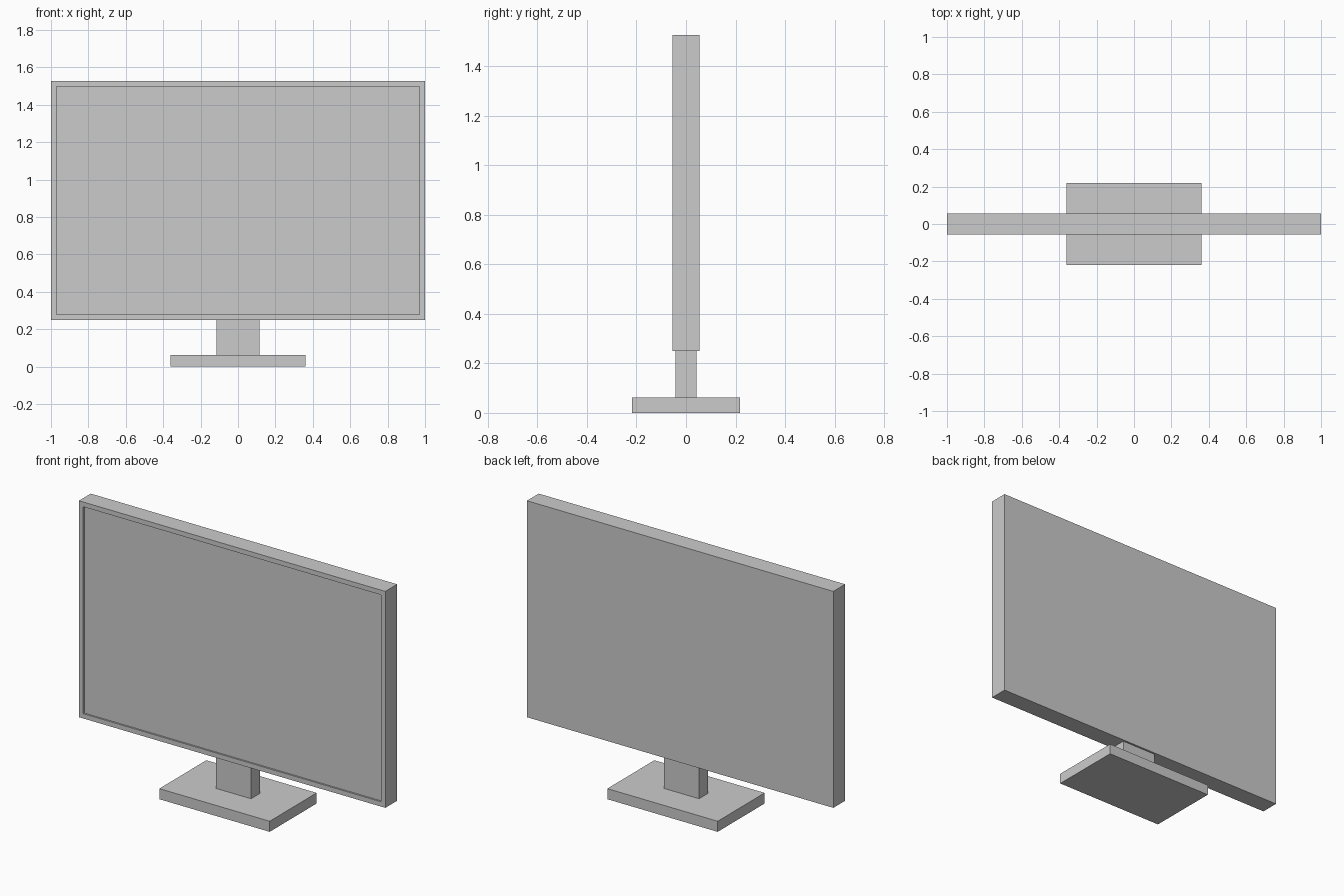
import bpy, bmesh
from mathutils import Vector

if "Cube" in bpy.data.objects:
    bpy.data.objects.remove(bpy.data.objects["Cube"])


def box(name, lo, hi):
    """Box object between two corners; returns the object."""
    lo, hi = Vector(lo), Vector(hi)
    bm = bmesh.new()
    bmesh.ops.create_cube(bm, size=1)
    bmesh.ops.scale(bm, vec=hi - lo, verts=bm.verts)
    bmesh.ops.translate(bm, vec=(lo + hi) / 2, verts=bm.verts)
    mesh = bpy.data.meshes.new(name)
    bm.to_mesh(mesh)
    bm.free()
    obj = bpy.data.objects.new(name, mesh)
    bpy.context.collection.objects.link(obj)
    return obj


# Stand: base plate and neck
box("base", (-0.36, -0.219, 0), (0.36, 0.219, 0.0625))
box("neck", (-0.115, -0.043, 0.0625), (0.115, 0.043, 0.25))

# Display housing with a shallow recessed screen in the front face
display = box("display", (-1, -0.055, 0.25), (1, 0.055, 1.527))
bm = bmesh.new()
bm.from_mesh(display.data)
bm.normal_update()
front = [f for f in bm.faces if f.normal.y < -0.9]
bmesh.ops.inset_region(bm, faces=front, thickness=0.04)
bmesh.ops.inset_region(bm, faces=front, thickness=0, depth=-0.01)
bm.to_mesh(display.data)
bm.free()
